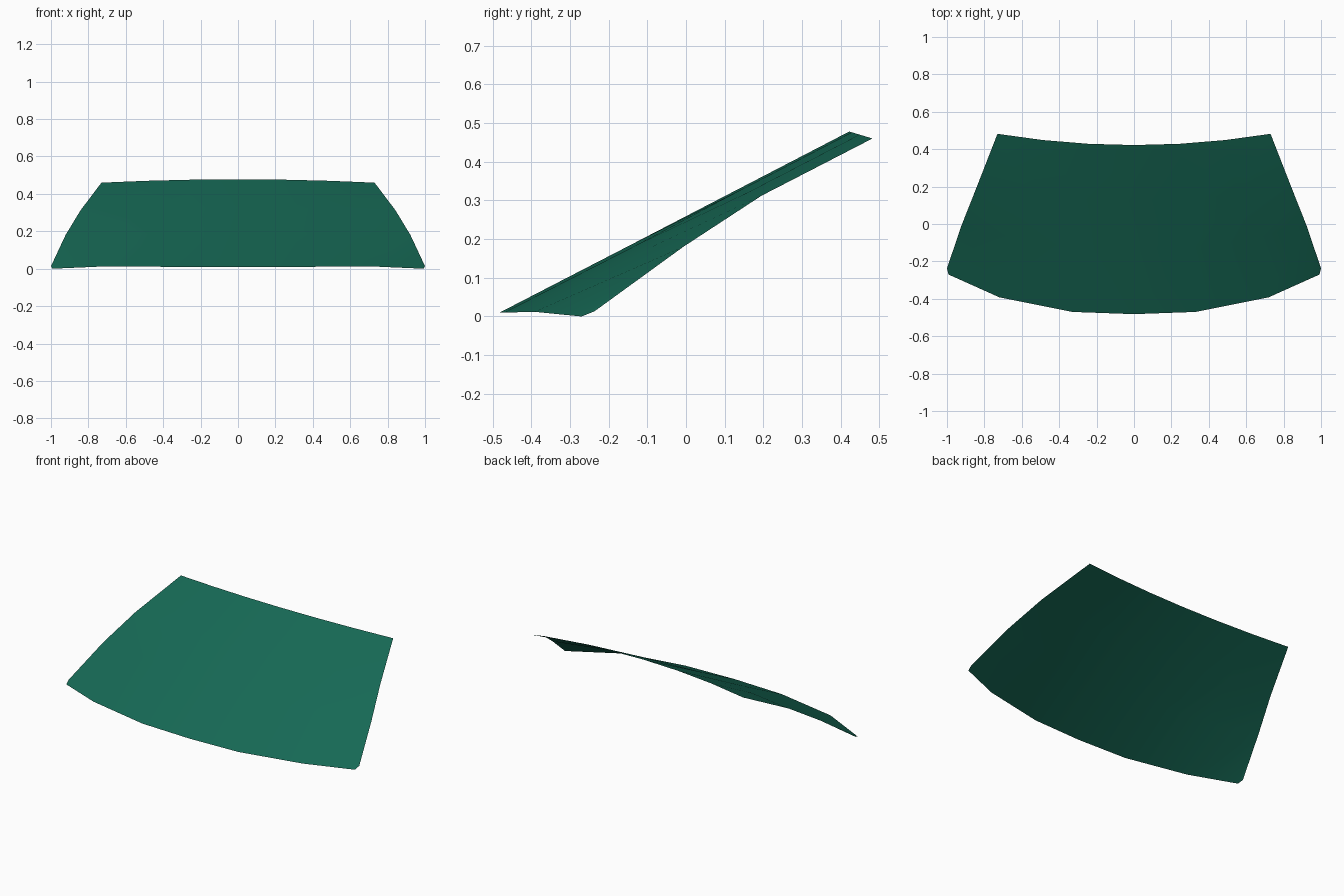
import bpy, bmesh, math

if "Cube" in bpy.data.objects:
    bpy.data.objects.remove(bpy.data.objects["Cube"])

# Bottom edge, right half, from centre line to corner
bottom = [(0, -.482, .01), (.33, -.470, .01), (.72, -.392, .012), (.992, -.27, .0)]


def bowed_row(yc, zc, xe, ye, ze, n=3):
    """Row of points from the centre line to the side edge, bowed parabolically."""
    return [(xe * i / n, yc + (ye - yc) * (i / n) ** 2, zc + (ze - zc) * (i / n) ** 2)
            for i in range(n + 1)]


rows = [bottom,
        bowed_row(-.143, .185, .922, -.007, .18),
        bowed_row(.127, .325, .842, .195, .312),
        bowed_row(.422, .478, .73, .482, .46)]

# Curved glass sheet, right half
bm = bmesh.new()
grid = [[bm.verts.new(p) for p in row] for row in rows]
corner = bm.verts.new((1.0, -.237, .013))   # clipped lower corner
for j in range(3):
    for i in range(3):
        a, b, c, d = grid[j][i], grid[j][i + 1], grid[j + 1][i + 1], grid[j + 1][i]
        if j == 0 and i == 2:
            bm.faces.new((b, corner, c))
            bm.faces.new((a, b, c, d))
        else:
            bm.faces.new((a, b, c, d))
mesh = bpy.data.meshes.new("windscreen")
bm.to_mesh(mesh)
bm.free()
glass = bpy.data.objects.new("windscreen", mesh)
bpy.context.collection.objects.link(glass)

# Left half by mirroring
mirror = glass.modifiers.new("Mirror", 'MIRROR')
mirror.use_clip = True

# Dark green tint
mat = bpy.data.materials.new("green_glass")
mat.diffuse_color = (.008, .14, .09, 1)
mat.use_nodes = True
mat.node_tree.nodes["Principled BSDF"].inputs["Base Color"].default_value = mat.diffuse_color
mesh.materials.append(mat)

bpy.context.view_layer.objects.active = glass
glass.select_set(True)
bpy.ops.object.shade_smooth_by_angle(angle=math.radians(40))
